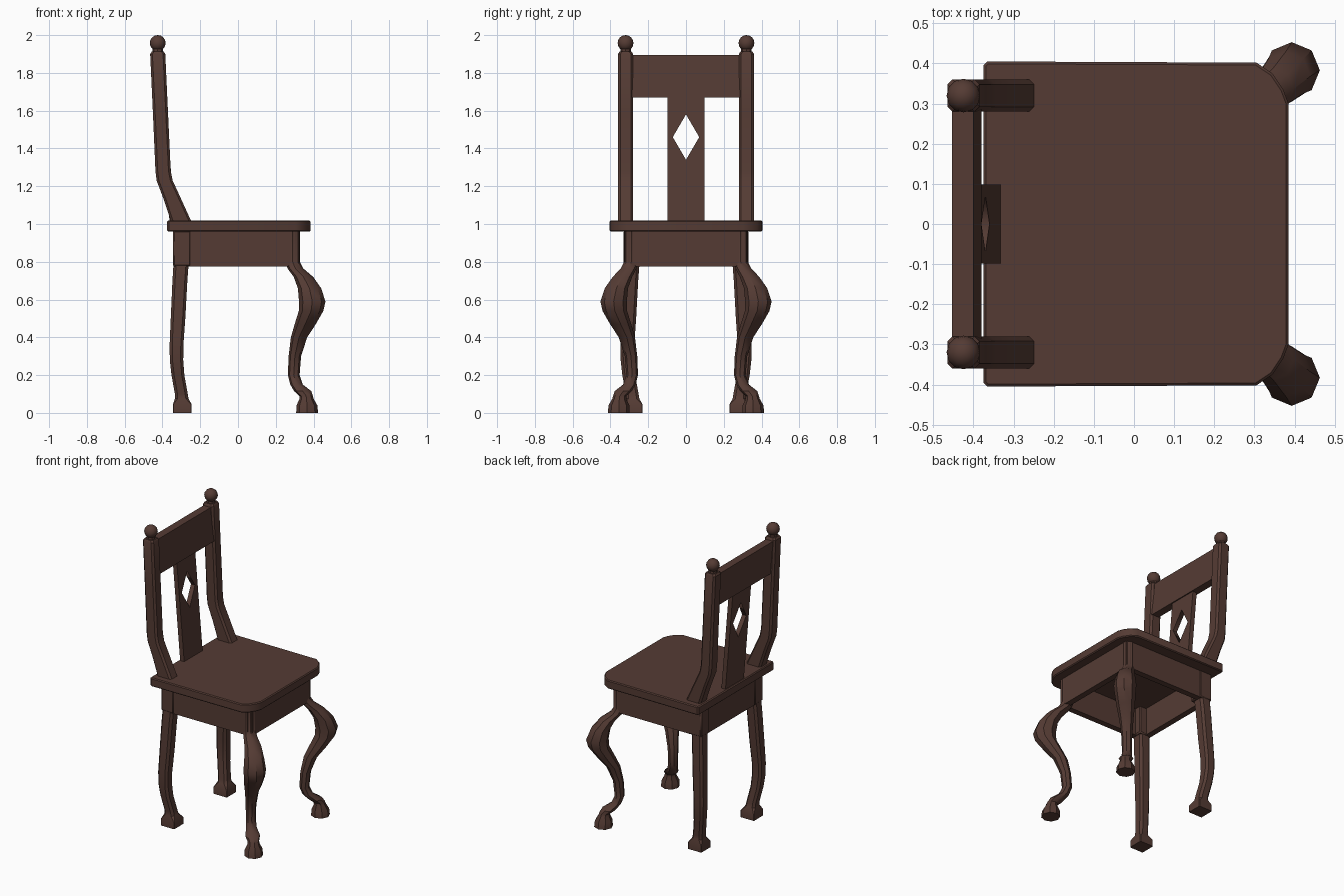
import bpy, bmesh, math
from mathutils import Vector

if "Cube" in bpy.data.objects:
    bpy.data.objects.remove(bpy.data.objects["Cube"])

wood = bpy.data.materials.new("dark brown wood")
wood.diffuse_color = (0.09, 0.044, 0.034, 1)
wood.use_nodes = True
wood.node_tree.nodes["Principled BSDF"].inputs["Base Color"].default_value = wood.diffuse_color


def finish(bm, name, bevel=0, segments=1):
    bmesh.ops.recalc_face_normals(bm, faces=bm.faces[:])
    me = bpy.data.meshes.new(name)
    bm.to_mesh(me)
    bm.free()
    me.materials.append(wood)
    ob = bpy.data.objects.new(name, me)
    bpy.context.collection.objects.link(ob)
    if bevel:
        mod = ob.modifiers.new("bevel", 'BEVEL')
        mod.width, mod.segments = bevel, segments
        mod.limit_method, mod.angle_limit = 'ANGLE', math.radians(50)
    bpy.ops.object.select_all(action='DESELECT')
    ob.select_set(True)
    bpy.context.view_layer.objects.active = ob
    bpy.ops.object.shade_smooth_by_angle(angle=math.radians(35))
    return ob


def prism(name, points, offset, **kw):
    """Flat outline pushed along an offset."""
    bm = bmesh.new()
    face = bm.faces.new([bm.verts.new(p) for p in points])
    ext = bmesh.ops.extrude_face_region(bm, geom=[face], use_keep_orig=True)
    verts = [g for g in ext["geom"] if isinstance(g, bmesh.types.BMVert)]
    bmesh.ops.translate(bm, verts=verts, vec=Vector(offset))
    return finish(bm, name, **kw)


def box(name, x0, x1, y0, y1, z0, z1, **kw):
    pts = [(x0, y0, z0), (x1, y0, z0), (x1, y1, z0), (x0, y1, z0)]
    return prism(name, pts, (0, 0, z1 - z0), **kw)


def loft(name, rings):
    """Skin through rings of points, capped at both ends."""
    bm = bmesh.new()
    loops = [[bm.verts.new(p) for p in r] for r in rings]
    n = len(loops[0])
    for a, b in zip(loops, loops[1:]):
        for i in range(n):
            j = (i + 1) % n
            bm.faces.new((a[i], a[j], b[j], b[i]))
    bm.faces.new(loops[0])
    bm.faces.new(loops[-1])
    return finish(bm, name)


def octagon(cx, cy, z, r):
    return [(cx + r * math.cos(i * math.pi / 4), cy + r * math.sin(i * math.pi / 4), z)
            for i in range(8)]


def cut_square(x0, x1, y0, y1, z, c=0.01):
    return [(x0 + c, y0, z), (x1 - c, y0, z), (x1, y0 + c, z), (x1, y1 - c, z),
            (x1 - c, y1, z), (x0 + c, y1, z), (x0, y1 - c, z), (x0, y0 + c, z)]


# Seat with rounded front corners
half = [(0.385, 0.30), (0.372, 0.335), (0.345, 0.375), (0.305, 0.402),
        (-0.365, 0.405), (-0.375, 0.395)]
outline = half + [(x, -y) for x, y in reversed(half)]
prism("seat", [(x, y, 0.96) for x, y in outline], (0, 0, 0.058), bevel=0.006)

# Apron rails
box("front_apron", 0.285, 0.325, -0.31, 0.31, 0.775, 0.965)
box("back_apron", -0.34, -0.30, -0.31, 0.31, 0.775, 0.965)

# Leg profiles: z, inner x, outer x
front_profile = [(0.965, 0.25, 0.328), (0.80, 0.25, 0.328), (0.765, 0.262, 0.345),
                 (0.72, 0.295, 0.398), (0.66, 0.317, 0.440), (0.59, 0.323, 0.463),
                 (0.54, 0.322, 0.452), (0.47, 0.300, 0.412), (0.40, 0.280, 0.366),
                 (0.30, 0.268, 0.334), (0.20, 0.264, 0.326), (0.15, 0.277, 0.343),
                 (0.115, 0.297, 0.388), (0.09, 0.325, 0.396), (0.075, 0.326, 0.400),
                 (0.04, 0.310, 0.420), (0.0, 0.308, 0.424)]
back_profile = [(0.78, 0.262, 0.342), (0.70, 0.268, 0.347), (0.50, 0.279, 0.356),
                (0.36, 0.289, 0.362), (0.28, 0.290, 0.361), (0.20, 0.284, 0.352),
                (0.10, 0.266, 0.334), (0.075, 0.262, 0.334), (0.045, 0.245, 0.345),
                (0.0, 0.245, 0.345)]
# Upper post: z, back x, front x
post_profile = [(0.99, -0.35, -0.235), (1.02, -0.357, -0.250), (1.13, -0.393, -0.300),
                (1.23, -0.431, -0.346), (1.28, -0.437, -0.356), (1.60, -0.451, -0.371),
                (1.90, -0.465, -0.385), (1.912, -0.457, -0.393)]

for s, side in ((1, "left"), (-1, "right")):
    box("side_apron_" + side, -0.30, 0.30, s * 0.285, s * 0.325, 0.775, 0.965)
    box("back_block_" + side, -0.345, -0.25, s * 0.24, s * 0.33, 0.775, 0.965, bevel=0.008)

    # Curved front leg leaning out on the diagonal
    rings = []
    for z, a, b in front_profile:
        c, r = (a + b) / 2, (b - a) / 2
        rings.append(octagon(c, s * (c - 0.01 if z < 0.75 else c), z, r))
    loft("front_leg_" + side, rings)

    # Back leg with square foot
    rings = []
    for z, a, b in back_profile:
        ya, yb = sorted((s * (a - 0.015), s * (b - 0.015)))
        rings.append(cut_square(-b, -a, ya, yb, z, 0.003 if z < 0.06 else 0.014))
    loft("back_leg_" + side, rings)

    # Back post and ball finial
    y0, y1 = sorted((s * 0.28, s * 0.36))
    rings = []
    for z, a, b in post_profile:
        t = 0.008 if z > 1.905 else 0
        rings.append(cut_square(a, b, y0 + t, y1 - t, z, 0.012))
    loft("back_post_" + side, rings)
    loft("finial_neck_" + side, [octagon(-0.425, s * 0.32, z, 0.028) for z in (1.905, 1.935)])
    bm = bmesh.new()
    bmesh.ops.create_uvsphere(bm, u_segments=12, v_segments=8, radius=0.042)
    bmesh.ops.translate(bm, verts=bm.verts[:], vec=(-0.425, s * 0.32, 1.958))
    finish(bm, "finial_" + side)

# Tilted top rail
prism("top_rail", [(-0.433, -0.30, 1.67), (-0.38, -0.30, 1.67),
                   (-0.40, -0.30, 1.895), (-0.453, -0.30, 1.895)], (0, 0.60, 0))

# Splat with diamond opening, half outline mirrored
splat_half = [(0, 1.0), (0.098, 1.0), (0.098, 1.69), (0, 1.69),
              (0, 1.58), (0.07, 1.46), (0, 1.34)]
splat = prism("back_splat", [(-0.333 - 0.084 * (z - 1.02), y, z) for y, z in splat_half],
              (-0.03, 0, 0))
bm = bmesh.new()
bm.from_mesh(splat.data)
inner = [f for f in bm.faces if all(abs(v.co.y) < 1e-4 for v in f.verts)]
bmesh.ops.delete(bm, geom=inner, context='FACES')
bm.to_mesh(splat.data)
bm.free()
mirror = splat.modifiers.new("mirror", 'MIRROR')
mirror.use_axis = (False, True, False)
